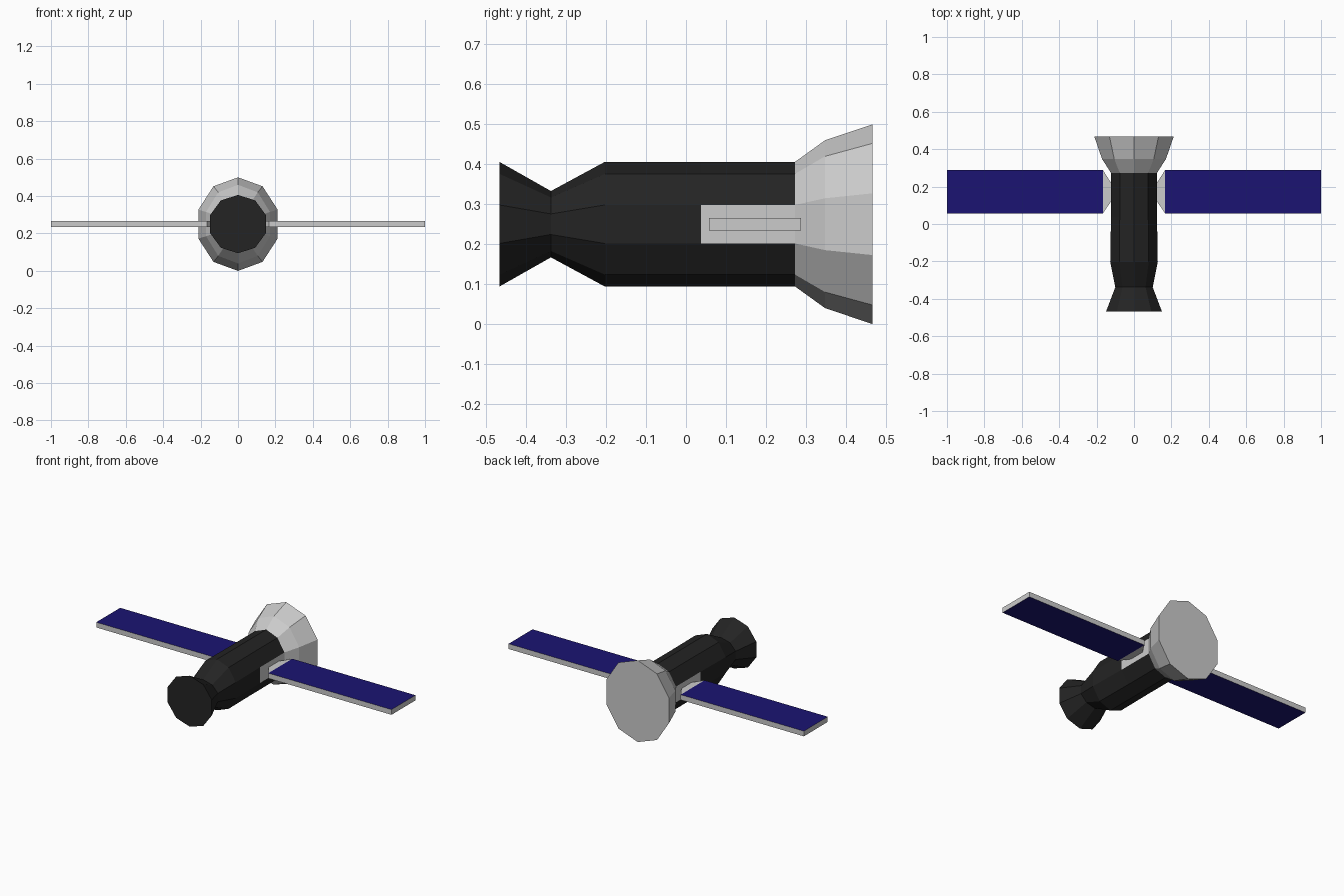
import bpy, bmesh, math

if "Cube" in bpy.data.objects:
    bpy.data.objects.remove(bpy.data.objects["Cube"])

ZC = 0.25
SIDES = 10


def material(name, rgb):
    m = bpy.data.materials.new(name)
    m.diffuse_color = (*rgb, 1)
    m.use_nodes = True
    m.node_tree.nodes["Principled BSDF"].inputs["Base Color"].default_value = m.diffuse_color
    return m


BLACK = material("black", (0.017, 0.017, 0.017))
BLUE = material("panel_blue", (0.011, 0.007, 0.17))
GREY = material("grey", (0.6, 0.6, 0.6))


def finish(bm, name, mats):
    bmesh.ops.recalc_face_normals(bm, faces=bm.faces)
    me = bpy.data.meshes.new(name)
    bm.to_mesh(me)
    bm.free()
    for m in mats:
        me.materials.append(m)
    ob = bpy.data.objects.new(name, me)
    bpy.context.collection.objects.link(ob)
    return ob


def loft(name, rings, mats, cap_first, cap_last, pick=lambda f: 0):
    """Ten-sided tube along y; rings are (y, half width, half height)."""
    bm = bmesh.new()
    loops = []
    for y, w, h in rings:
        rx = w / math.sin(math.radians(72))
        loops.append([bm.verts.new((rx * math.sin(math.tau * i / SIDES), y,
                                    ZC + h * math.cos(math.tau * i / SIDES)))
                      for i in range(SIDES)])
    for a, b in zip(loops, loops[1:]):
        for i in range(SIDES):
            j = (i + 1) % SIDES
            bm.faces.new((a[i], a[j], b[j], b[i]))
    if cap_first:
        bm.faces.new(loops[0])
    if cap_last:
        bm.faces.new(loops[-1])
    for f in bm.faces:
        f.material_index = pick(f)
    return finish(bm, name, mats)


def side_mount(f):
    # grey patch on each flat side, where the wings attach
    c = f.calc_center_median()
    return 1 if abs(c.x) > 0.11 and 0.04 < c.y < 0.27 and abs(c.z - ZC) < 0.01 else 0


# Black hull with pinched neck and flared nozzle
loft("hull", [(-0.467, 0.149, 0.156), (-0.338, 0.1, 0.083), (-0.203, 0.127, 0.156),
              (0.037, 0.123, 0.156), (0.273, 0.123, 0.156)],
     [BLACK, GREY], True, False, side_mount)

# Grey flared dish at the back
loft("dish", [(0.273, 0.123, 0.156), (0.348, 0.171, 0.21), (0.467, 0.212, 0.25)],
     [GREY], False, True)


def box_loft(name, a, b, mats, blue=False):
    """Box between two rectangles (x, y0, y1, half thickness)."""
    bm = bmesh.new()
    ends = [[bm.verts.new((x, y, ZC + z)) for y, z in
             ((y0, -t), (y1, -t), (y1, t), (y0, t))] for x, y0, y1, t in (a, b)]
    p, q = ends
    for i in range(4):
        j = (i + 1) % 4
        f = bm.faces.new((p[i], p[j], q[j], q[i]))
        f.material_index = 1 if blue and i in (0, 2) else 0
    bm.faces.new(p)
    bm.faces.new(q)
    return finish(bm, name, mats)


# Solar wings and their fanned connectors, both sides
for s, side in ((1, "right"), (-1, "left")):
    box_loft(side + "_connector", (s * 0.12, 0.125, 0.215, 0.016),
             (s * 0.166, 0.057, 0.288, 0.016), [GREY])
    box_loft(side + "_solar_panel", (s * 0.166, 0.057, 0.288, 0.016),
             (s * 1.0, 0.057, 0.288, 0.016), [GREY, BLUE], True)
